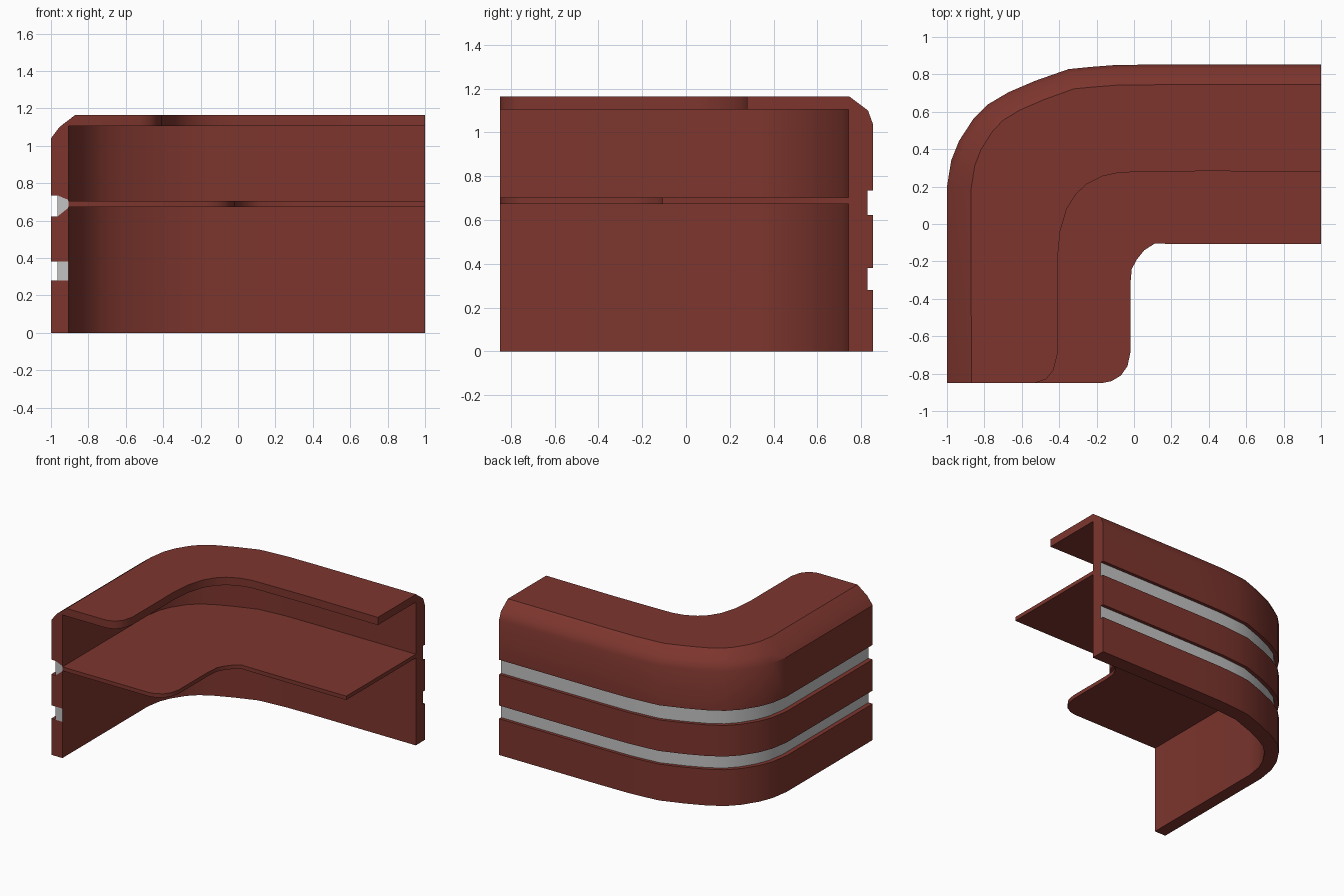
import bpy, bmesh, math
from mathutils import Vector

if "Cube" in bpy.data.objects:
    bpy.data.objects.remove(bpy.data.objects["Cube"])

def material(name, rgb):
    m = bpy.data.materials.new(name)
    m.diffuse_color = (*rgb, 1)
    m.use_nodes = True
    m.node_tree.nodes["Principled BSDF"].inputs["Base Color"].default_value = m.diffuse_color
    return m

WOOD = material("red_brown_wood", (0.205, 0.036, 0.027))
METAL = material("light_grey_metal", (0.54, 0.54, 0.54))

# outer plan line of the desk, front left round to back right
PATH = [Vector(p) for p in [
    (-1, -0.85), (-1, 0.2), (-0.977, 0.34), (-0.935, 0.445), (-0.86, 0.56),
    (-0.78, 0.64), (-0.67, 0.705), (-0.53, 0.765), (-0.35, 0.828),
    (-0.23, 0.84), (-0.1, 0.85), (0.15, 0.853), (1, 0.853)]]

def offset_path(dx, dy):
    """Plan line moved inwards by dx on the side wall and dy on the back wall."""
    out = []
    for i, p in enumerate(PATH):
        t = Vector((0, 0))
        if i > 0:
            t += (p - PATH[i - 1]).normalized()
        if i < len(PATH) - 1:
            t += (PATH[i + 1] - p).normalized()
        t.normalize()
        out.append(Vector((p.x + t.y * dx, p.y - t.x * dy)))
    out[0].y, out[-1].x = -0.85, 1
    return out

def finish(bm, name):
    bmesh.ops.recalc_face_normals(bm, faces=bm.faces[:])
    me = bpy.data.meshes.new(name)
    bm.to_mesh(me)
    bm.free()
    ob = bpy.data.objects.new(name, me)
    bpy.context.collection.objects.link(ob)
    me.materials.append(WOOD)
    me.materials.append(METAL)
    bpy.ops.object.select_all(action='DESELECT')
    ob.select_set(True)
    bpy.context.view_layer.objects.active = ob
    bpy.ops.object.shade_smooth_by_angle(angle=math.radians(35))
    return ob

# curved wall: grooved cross-section swept along the plan line
OUT, NOTCH, INN = (0, 0), (0.035, 0.025), (0.095, 0.112)
profile = [(INN, 0), (OUT, 0), (OUT, 0.28), (NOTCH, 0.28), (NOTCH, 0.382),
           (OUT, 0.382), (OUT, 0.622), (NOTCH, 0.622), (NOTCH, 0.735),
           (OUT, 0.735), (OUT, 1.04), ((0.045, 0.022), 1.1),
           ((0.13, 0.108), 1.165), ((0.13, 0.113), 1.105), (INN, 1.105),
           (INN, 0.71), (INN, 0.67), (INN, 0.382), (INN, 0.28)]
bm = bmesh.new()
rails = []
for d, z in profile:
    rails.append([bm.verts.new((p.x, p.y, z)) for p in offset_path(*d)])
n = len(rails)
for k in range(n):
    a, b = rails[k], rails[(k + 1) % n]
    for i in range(len(PATH) - 1):
        f = bm.faces.new((a[i], a[i + 1], b[i + 1], b[i]))
        f.material_index = 1 if k in (3, 7) else 0   # metal bands in the grooves
# end caps, metal bands show through on the left end only
for end in (0, -1):
    for ids, mat in [((0, 1, 2, 3, 18), 0), ((3, 4, 17, 18), 1),
                     ((4, 5, 6, 7, 16, 17), 0), ((7, 8, 15, 16), 1),
                     ((8, 9, 10, 11, 12, 13, 14, 15), 0)]:
        f = bm.faces.new([rails[k][end] for k in ids])
        f.material_index = mat if end == 0 else 0
finish(bm, "curved_wall")

def slab(name, d, inner, z0, z1):
    """Horizontal board between the wall and an inner edge line."""
    bm = bmesh.new()
    plan = offset_path(*d) + [Vector(p) for p in reversed(inner)]
    f = bm.faces.new([bm.verts.new((p.x, p.y, z0)) for p in plan])
    ext = bmesh.ops.extrude_face_region(bm, geom=[f])
    vs = [v for v in ext["geom"] if isinstance(v, bmesh.types.BMVert)]
    bmesh.ops.translate(bm, verts=vs, vec=(0, 0, z1 - z0))
    if not any(len(g.verts) > 4 and abs(g.calc_center_median().z - z0) < 1e-5 for g in bm.faces):
        low = [v for v in bm.verts if v not in vs]
        bm.faces.new(low)
    bmesh.ops.triangulate(bm, faces=[g for g in bm.faces if len(g.verts) > 4])
    return finish(bm, name)

slab("counter_top", (0.13, 0.108),
     [(-0.53, -0.85), (-0.47, -0.83), (-0.43, -0.78), (-0.41, -0.7),
      (-0.41, -0.2), (-0.395, -0.04), (-0.36, 0.08), (-0.31, 0.16),
      (-0.25, 0.215), (-0.17, 0.255), (-0.08, 0.275), (0.02, 0.278),
      (0.4, 0.283), (1, 0.278)], 1.105, 1.165)

slab("work_shelf", (0.094, 0.111),
     [(-0.17, -0.85), (-0.12, -0.84), (-0.07, -0.81), (-0.035, -0.76),
      (-0.02, -0.69), (-0.02, -0.33), (-0.012, -0.24), (0.015, -0.19),
      (0.055, -0.14), (0.11, -0.105), (0.3, -0.107), (1, -0.107)], 0.674, 0.704)
